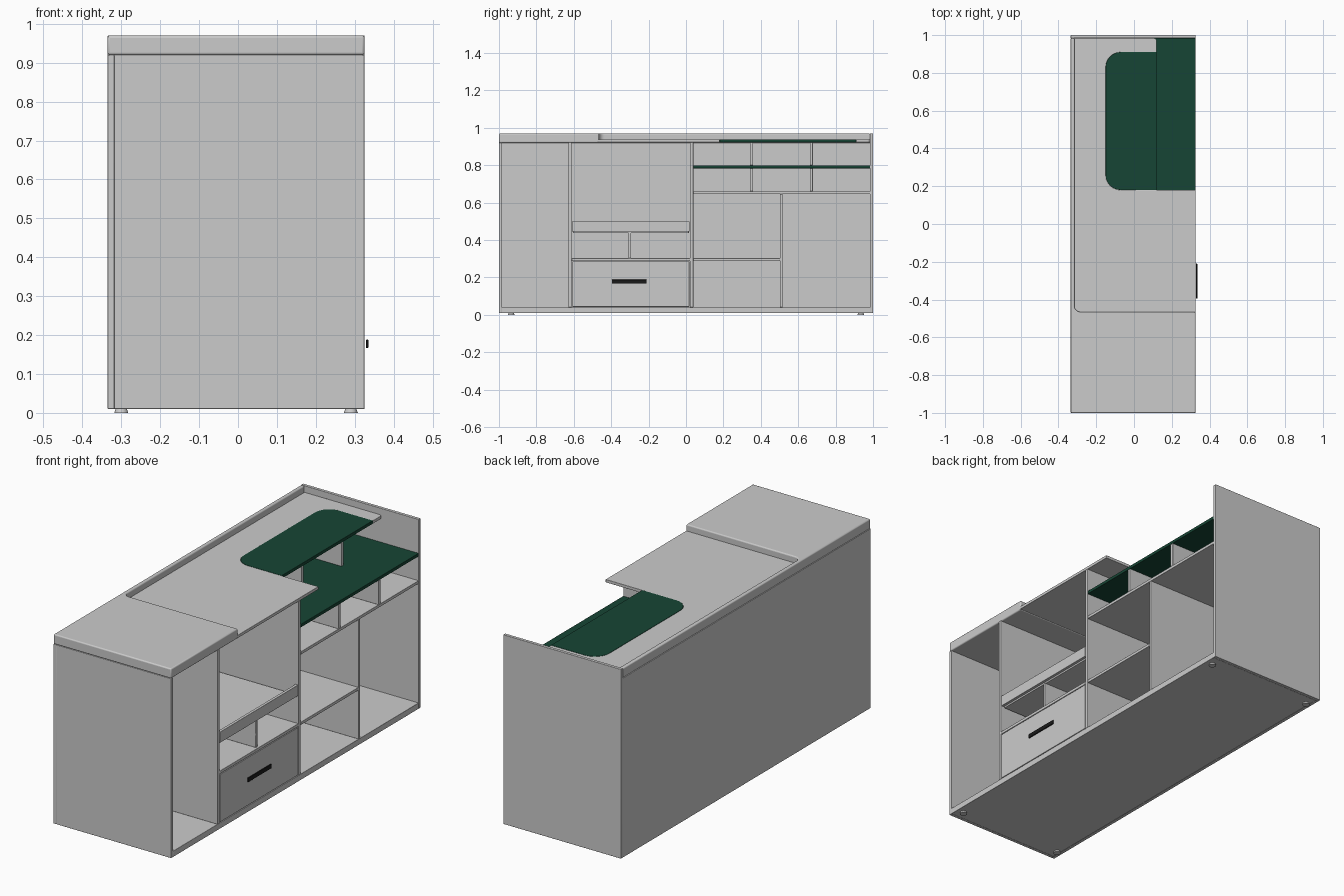
import bpy, bmesh, math
from mathutils import Vector

if "Cube" in bpy.data.objects:
    bpy.data.objects.remove(bpy.data.objects["Cube"])

XB, XF = -0.335, 0.325      # customer side, staff side
XI = -0.318                 # inner face of the long panel


def material(name, color):
    m = bpy.data.materials.new(name)
    m.diffuse_color = color
    m.use_nodes = True
    m.node_tree.nodes["Principled BSDF"].inputs["Base Color"].default_value = m.diffuse_color
    return m


GREEN = material("green", (0.008, 0.06, 0.035, 1))
BLACK = material("black", (0.01, 0.01, 0.01, 1))


def finish(name, bm, mat=None, bevel=0.0):
    bmesh.ops.recalc_face_normals(bm, faces=bm.faces)
    me = bpy.data.meshes.new(name)
    bm.to_mesh(me)
    bm.free()
    ob = bpy.data.objects.new(name, me)
    bpy.context.collection.objects.link(ob)
    if mat:
        me.materials.append(mat)
    if bevel:
        b = ob.modifiers.new("bevel", 'BEVEL')
        b.width, b.segments, b.limit_method = bevel, 3, 'ANGLE'
    bpy.ops.object.select_all(action='DESELECT')
    ob.select_set(True)
    bpy.context.view_layer.objects.active = ob
    bpy.ops.object.shade_smooth_by_angle(angle=math.radians(35))
    return ob


def box(name, x, y, z, mat=None, bevel=0.0015):
    bm = bmesh.new()
    bmesh.ops.create_cube(bm, size=1)
    for v in bm.verts:
        v.co = [a + (c + 0.5) * (b - a) for c, (a, b) in zip(v.co, (x, y, z))]
    return finish(name, bm, mat, bevel)


def board(name, corners, z, mat=None, bevel=0.0015):
    """Flat board from (x, y, corner radius) points."""
    pts, n = [], len(corners)
    for i, (x, y, r) in enumerate(corners):
        p = Vector((x, y))
        if not r:
            pts.append(p)
            continue
        a = p + (Vector(corners[i - 1][:2]) - p).normalized() * r
        b = p + (Vector(corners[(i + 1) % n][:2]) - p).normalized() * r
        c = a + b - p
        for k in range(7):
            t = k / 6 * math.pi / 2
            pts.append(c + (a - c) * math.cos(t) + (b - c) * math.sin(t))
    bm = bmesh.new()
    f = bm.faces.new([bm.verts.new((p.x, p.y, z[0])) for p in pts])
    ext = bmesh.ops.extrude_face_region(bm, geom=[f])
    bmesh.ops.translate(bm, vec=(0, 0, z[1] - z[0]),
                        verts=[v for v in ext["geom"] if isinstance(v, bmesh.types.BMVert)])
    return finish(name, bm, mat, bevel)


# Outer shell
box("long_panel", (XB, XI), (-1, 0.984), (0.01, 0.92))
box("end_panel_near", (XI, XF), (-1, -0.984), (0.01, 0.92))
box("end_panel_far", (XB, XF), (0.984, 1), (0.01, 0.97))
box("base_panel", (XI, XF), (-0.984, 0.984), (0.01, 0.04))

# Raised counter top with a thin rim running along the customer side
board("raised_top", [(XB, -1, 0), (XF, -1, 0), (XF, -0.465, 0), (-0.315, -0.465, 0.03),
                     (-0.315, 0.984, 0), (XB, 0.984, 0)], (0.92, 0.97), bevel=0.006)

# Sunken worktop, cut out around the green inlay
board("worktop", [(-0.32, -0.47, 0), (XF, -0.47, 0), (XF, 0.18, 0), (-0.15, 0.18, 0.08),
                  (-0.15, 0.91, 0.08), (0.12, 0.91, 0), (0.12, 0.984, 0.015),
                  (-0.32, 0.984, 0)], (0.922, 0.937))
board("green_inlay", [(0.12, 0.18, 0), (0.12, 0.91, 0), (-0.15, 0.91, 0.08),
                      (-0.15, 0.18, 0.08)], (0.922, 0.938), GREEN)

# Full height dividers
for i, y in enumerate((-0.62, 0.03)):
    box(f"main_divider_{i}", (XI, XF), (y - 0.009, y + 0.009), (0.04, 0.922))

# Middle bay: shelf, small divider, tray and drawer front
box("middle_shelf", (XI, XF), (-0.611, 0.021), (0.288, 0.303))
box("middle_small_divider", (XI, XF - 0.01), (-0.307, -0.293), (0.303, 0.437))
box("tray_board", (XI, XF - 0.015), (-0.605, 0.015), (0.437, 0.45))
box("tray_lip", (XF - 0.015, XF), (-0.609, 0.019), (0.445, 0.50))
box("drawer_front", (XF - 0.017, XF), (-0.608, 0.018), (0.043, 0.285))
box("drawer_handle", (XF + 0.004, XF + 0.01), (-0.395, -0.21), (0.167, 0.188), BLACK)

# Right bay: shelves and dividers
box("right_long_shelf", (XI, XF), (0.039, 0.984), (0.645, 0.66))
box("right_low_shelf", (XI, XF), (0.039, 0.502), (0.288, 0.303))
box("right_divider", (XI, XF), (0.502, 0.516), (0.04, 0.645))
box("green_shelf", (XI, XF), (0.039, 0.984), (0.783, 0.799), GREEN)
for i, y in enumerate((0.35, 0.67)):
    box(f"cubby_divider_low_{i}", (XI, XF), (y - 0.008, y + 0.008), (0.66, 0.783))
    box(f"cubby_divider_high_{i}", (XI, 0.117), (y - 0.008, y + 0.008), (0.799, 0.922))

# Round feet
for i, (x, y) in enumerate([(x, y) for x in (-0.30, 0.29) for y in (-0.935, 0.935)]):
    bm = bmesh.new()
    bmesh.ops.create_cone(bm, cap_ends=True, segments=24, radius1=0.018, radius2=0.014, depth=0.011)
    bmesh.ops.translate(bm, verts=bm.verts, vec=(x, y, 0.0055))
    finish(f"foot_{i}", bm)
